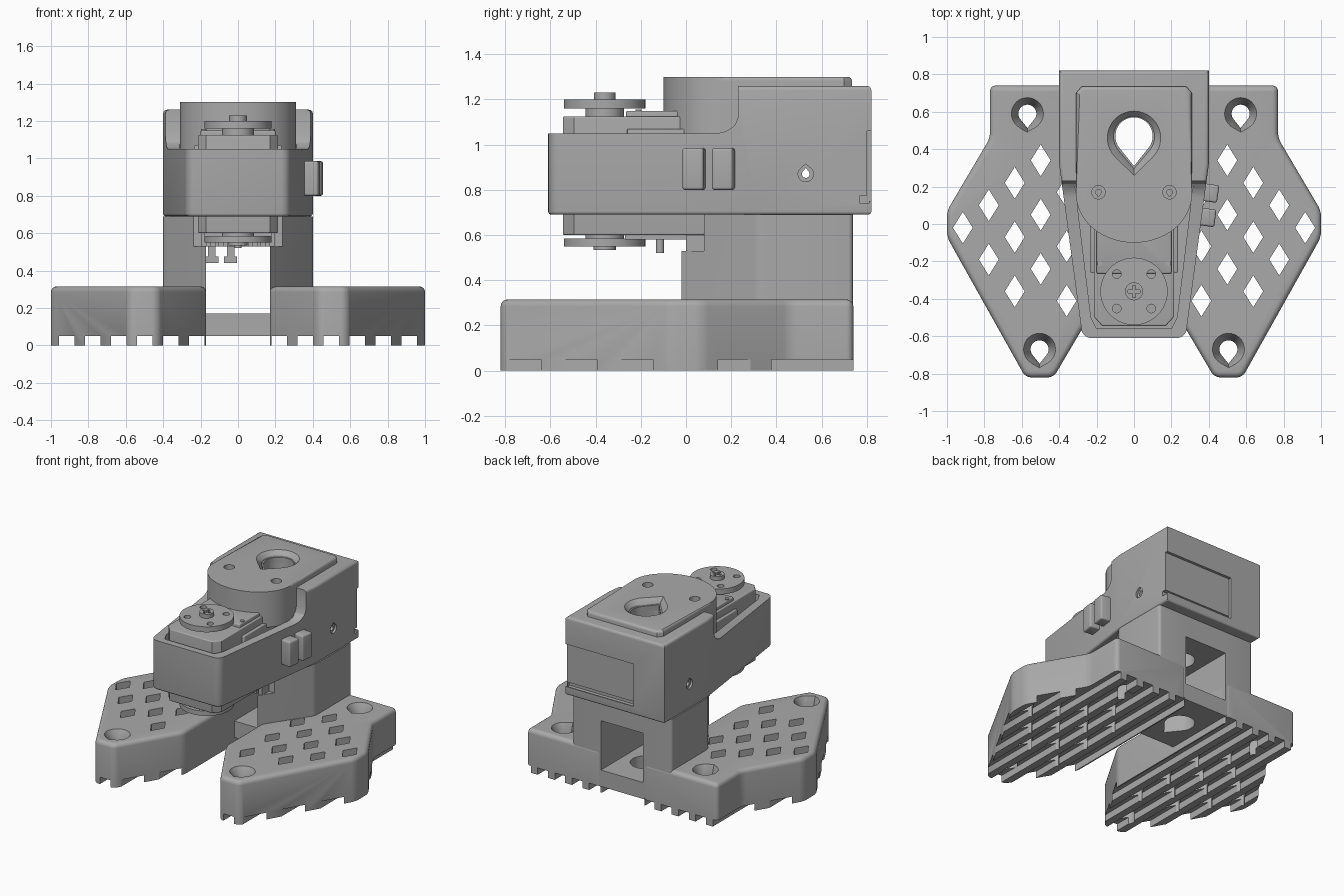
import bpy, bmesh, math
from mathutils import Vector, Matrix

if "Cube" in bpy.data.objects:
    bpy.data.objects.remove(bpy.data.objects["Cube"], do_unlink=True)

grey = bpy.data.materials.new("plain grey")
grey.use_nodes = True
GREY = (0.4, 0.4, 0.4, 1)
grey.diffuse_color = GREY
grey.node_tree.nodes["Principled BSDF"].inputs["Base Color"].default_value = GREY
parts = []


def make(name, bm):
    bmesh.ops.recalc_face_normals(bm, faces=bm.faces)
    me = bpy.data.meshes.new(name)
    bm.to_mesh(me)
    bm.free()
    me.materials.append(grey)
    ob = bpy.data.objects.new(name, me)
    bpy.context.collection.objects.link(ob)
    parts.append(ob)
    return ob


def add_loft(bm, rings):
    """Closed solid through (points, z) rings."""
    loops = [[bm.verts.new((x, y, z)) for x, y in pts] for pts, z in rings]
    n = len(loops[0])
    for a, b in zip(loops, loops[1:]):
        for i in range(n):
            bm.faces.new((a[i], a[(i + 1) % n], b[(i + 1) % n], b[i]))
    bm.faces.new(loops[0][::-1])
    bm.faces.new(loops[-1])


def loft(name, *rings):
    bm = bmesh.new()
    add_loft(bm, rings)
    return make(name, bm)


def prism(name, pts, z0, z1, corner=0, top=0, bottom=0, where=lambda v: True):
    """Extruded outline with rounded corners, top rim and bottom rim."""
    bm = bmesh.new()
    add_loft(bm, [(pts, z0), (pts, z1)])

    def rnd(edges, r, seg):
        bmesh.ops.bevel(bm, geom=edges, offset=r, segments=seg, profile=0.5, affect='EDGES')
    if corner:
        rnd([e for e in bm.edges if abs(e.verts[0].co.z - e.verts[1].co.z) > 1e-4
             and where(e.verts[0].co)], corner, 5)
    for r, z in ((top, z1), (bottom, z0)):
        if r:
            rnd([e for e in bm.edges if all(abs(v.co.z - z) < 1e-5 for v in e.verts)], r, 4)
    return make(name, bm)


def rect(x0, x1, y0, y1):
    return [(x0, y0), (x1, y0), (x1, y1), (x0, y1)]


def box(name, x0, x1, y0, y1, z0, z1, r=0):
    return prism(name, rect(x0, x1, y0, y1), z0, z1, r, r, r)


def both(half):
    """Complete a right-hand half outline by mirroring it over x = 0."""
    return half + [(-x, y) for x, y in half[::-1]]


def circle(cx, cy, r, n=40):
    return [(cx + r * math.cos(2 * math.pi * i / n), cy + r * math.sin(2 * math.pi * i / n))
            for i in range(n)]


def teardrop(cx, cy, r, tip=1.6):
    a0 = math.acos(1 / tip)
    arc = [-math.pi / 2 + a0 + (2 * math.pi - 2 * a0) * i / 28 for i in range(29)]
    return [(cx, cy - r * tip)] + [(cx + r * math.cos(a), cy + r * math.sin(a)) for a in arc]


def cut(ob, *cutters):
    for c in cutters:
        m = ob.modifiers.new("cut", 'BOOLEAN')
        m.object, m.solver = c, 'EXACT'
        dg = bpy.context.evaluated_depsgraph_get()
        me = bpy.data.meshes.new_from_object(ob.evaluated_get(dg))
        ob.modifiers.clear()
        ob.data = me
        parts.remove(c)
        bpy.data.objects.remove(c, do_unlink=True)


def mirror(ob, name):
    bm = bmesh.new()
    bm.from_mesh(ob.data)
    bm.transform(Matrix.Scale(-1, 4, (1, 0, 0)))
    return make(name, bm)


def turn(ob, rot, at=(0, 0, 0)):
    ob.data.transform(Matrix.Translation(at) @ rot)
    return ob


# Foot plates: grooved underneath, pierced by a diamond lattice
outline = [(0.17, 0.74), (0.77, 0.74), (0.77, 0.46), (1, 0.07), (1, -0.07),
           (0.58, -0.82), (0.43, -0.82), (0.17, -0.38)]
foot = prism("left_foot", outline, 0, 0.315, 0.03, 0.03)
PITCH = 0.1388
columns = [0.36 + PITCH * c for c in range(5)]
grooves = bmesh.new()
for x in [columns[0] - PITCH] + columns:
    add_loft(grooves, [(rect(x - 0.042, x + 0.042, -1, 1), z) for z in (-0.1, 0.05)])
holes = bmesh.new()
screws = [(0.57, 0.59), (0.505, -0.67)]
for c, x in enumerate(columns):
    for k in range(-4, 4):
        y = -0.02 + (4 - c) * 0.12 + k * 0.29
        inside = (y < 0.46 - (x - 0.77) * 1.7 - 0.12 and y < 0.5
                  and y > -0.82 + (x - 0.58) * 1.79 + 0.12
                  and y > -0.82 + (0.43 - x) * 1.69 + 0.12
                  and (x > 0.45 or y < (x - 0.17) * 1.48 - 0.08)
                  and all(math.hypot(x - a, y - b) > 0.17 for a, b in screws))
        if inside:
            d = [(x - 0.053, y), (x, y - 0.085), (x + 0.053, y), (x, y + 0.085)]
            add_loft(holes, [(d, -0.1), (d, 0.5)])
for x, y in screws:
    small, big = teardrop(x, y, 0.048), teardrop(x, y, 0.088, 1.15)
    add_loft(holes, [(small, -0.1), (small, 0.24), (big, 0.32), (big, 0.5)])
cut(foot, make("grooves", grooves), make("holes", holes))
mirror(foot, "right_foot")


def cable_hole(z0, z1):
    return prism("cable_hole", teardrop(0, 0.47, 0.1), z0, z1)


# Bridge between the feet
bridge = box("foot_bridge", -0.18, 0.18, 0.2, 0.738, 0.05, 0.17)
cut(bridge, cable_hole(0, 0.3))

# Rear support: two posts joined by a lintel
post = prism("left_post", [(0.17, 0.738), (0.4, 0.738), (0.4, 0.32), (0.17, -0.02)],
             0.06, 0.69, 0.02, where=lambda v: v.x > 0.3)
cut(post, box("step", 0, 0.5, -0.2, 0.08, 0.53, 0.8))
mirror(post, "right_post")
lintel = box("lintel", -0.18, 0.18, 0.08, 0.738, 0.53, 0.69)
cut(lintel, cable_hole(0.4, 0.8))

# Cable hooks below the lintel
for i, x in enumerate((-0.14, -0.04)):
    box(f"cable_hook_stem_{i}", x - 0.02, x + 0.02, 0.2, 0.3, 0.46, 0.54)
    box(f"cable_hook_foot_{i}", x - 0.035, x + 0.035, 0.2, 0.3, 0.44, 0.475)

# Head housing: tapered in plan, stepped in side profile
head = prism("head_housing", both([(0.275, -0.61), (0.4, 0.32), (0.4, 0.82)]),
             0.69, 1.26, 0.045, 0.02, 0.015, where=lambda v: v.y < 0)
front = [(-0.8, 1.05), (0.14, 1.05), (0.18, 1.06), (0.215, 1.085), (0.23, 1.12),
         (0.23, 1.4), (-0.8, 1.4)]
yz_to_x = Matrix(((0, 0, 1, 0), (1, 0, 0, 0), (0, 1, 0, 0), (0, 0, 0, 1)))
pocket = prism("pocket", both([(0.2, -0.56), (0.23, -0.5), (0.315, 0.2)]), 0.97, 1.3)
cable_slot = box("cover_slot", -0.15, 0.5, 0.8, 0.9, 0.75, 1.06)
rail = box("cover_rail", -0.15, 0.5, 0.77, 0.81, 0.74, 0.775)
side = teardrop(0, 0, 0.017)
rim = teardrop(0, 0, 0.034, 1.3)
bm = bmesh.new()
add_loft(bm, [(rim, -0.5), (rim, -0.385), (side, -0.385), (side, 0.385), (rim, 0.385), (rim, 0.5)])
flip = Matrix.Rotation(math.pi, 4, 'X')
side_hole = turn(make("side_hole", bm), yz_to_x @ flip, (0, 0.53, 0.87))
cut(head, turn(prism("front_step", front, -1, 1), yz_to_x), pocket, cable_slot, rail,
    cable_hole(0.5, 1.5), side_hole)

# Lid with a rounded nose, funnel opening and two screw holes
nose = [(0.31 * math.sin(a), 0.16 - 0.26 * math.cos(a))
        for a in [math.pi / 2 * i / 14 for i in range(15)]]
lid = prism("lid", both(nose[1:] + [(0.31, 0.7), (0.28, 0.735)]) + [(0, -0.1)], 1.04, 1.3, 0, 0.02)
funnel = loft("funnel", (teardrop(0, 0.47, 0.1), 0.9), (teardrop(0, 0.47, 0.1), 1.22),
              (teardrop(0, 0.465, 0.112, 1.55), 1.27), (teardrop(0, 0.46, 0.145, 1.4), 1.302),
              (teardrop(0, 0.46, 0.145, 1.4), 1.4))
cut(lid, funnel)
for s in (-1, 1):
    cut(lid, prism("lid_screw_hole", circle(s * 0.19, 0.17, 0.036, 24), 1.24, 1.4))
    prism("lid_screw", teardrop(s * 0.19, 0.17, 0.017), 1.2, 1.26)

# Servo motor
servo = both([(0.17, -0.545), (0.215, -0.495), (0.215, 0.15)])
prism("servo_body", servo, 0.6, 1.125, 0, 0.008, 0.008)
box("servo_top_plate", -0.2, 0.2, -0.265, 0.15, 1.1, 1.15, 0.008)
box("servo_tabs", -0.235, 0.235, -0.26, 0.1, 0.95, 1.07, 0.006)
box("servo_bottom_plate", -0.18, 0.18, -0.27, 0.1, 0.58, 0.62)
for s in (-1, 1):
    prism(f"servo_screw_{s}", circle(s * 0.183, -0.21, 0.014, 16), 1.14, 1.156)

# Connector comb and locating pin under the servo
for i in range(9):
    x = -0.18 + 0.045 * i
    box(f"connector_tooth_{i}", x - 0.014, x + 0.014, 0, 0.08, 0.53, 0.62)
prism("locating_pin", circle(0, -0.115, 0.018, 20), 0.52, 0.62)

# Upper and lower servo horns
AX = -0.36
for name, z0, z1, neck0, neck1 in (("upper", 1.16, 1.2, 1.11, 1.17), ("lower", 0.55, 0.585, 0.57, 0.62)):
    horn = prism(name + "_horn", circle(0, AX, 0.18, 56), z0, z1)
    bm = bmesh.new()
    for sx in (-1, 1):
        for sy in (-1, 1):
            ring = circle(sx * 0.092, AX + sy * 0.092, 0.023, 20)
            add_loft(bm, [(ring, z0 - 0.1), (ring, z1 + 0.1)])
    cut(horn, make("horn_holes", bm))
    prism(name + "_horn_neck", circle(0, AX, 0.085), neck0, neck1)
screw = prism("horn_screw", circle(0, AX, 0.048), 1.19, 1.23, 0, 0.008)
cut(screw, box("slot_a", -0.032, 0.032, AX - 0.008, AX + 0.008, 1.21, 1.3),
    box("slot_b", -0.008, 0.008, AX - 0.032, AX + 0.032, 1.21, 1.3))
prism("lower_horn_screw", circle(0, AX, 0.05), 0.535, 0.56)

# Two cable clips on the side, following the taper
for i, (x, y) in enumerate(((0.395, 0.035), (0.41, 0.165))):
    clip = box(f"side_clip_{i}", -0.05, 0.04, -0.047, 0.047, 0.8, 0.985, 0.012)
    turn(clip, Matrix.Rotation(-0.14, 4, 'Z'), (x, y, 0))

# Smooth rounded surfaces, keep hard edges
bpy.ops.object.select_all(action='DESELECT')
for ob in parts:
    ob.select_set(True)
bpy.context.view_layer.objects.active = parts[0]
bpy.ops.object.shade_smooth_by_angle(angle=math.radians(30))
